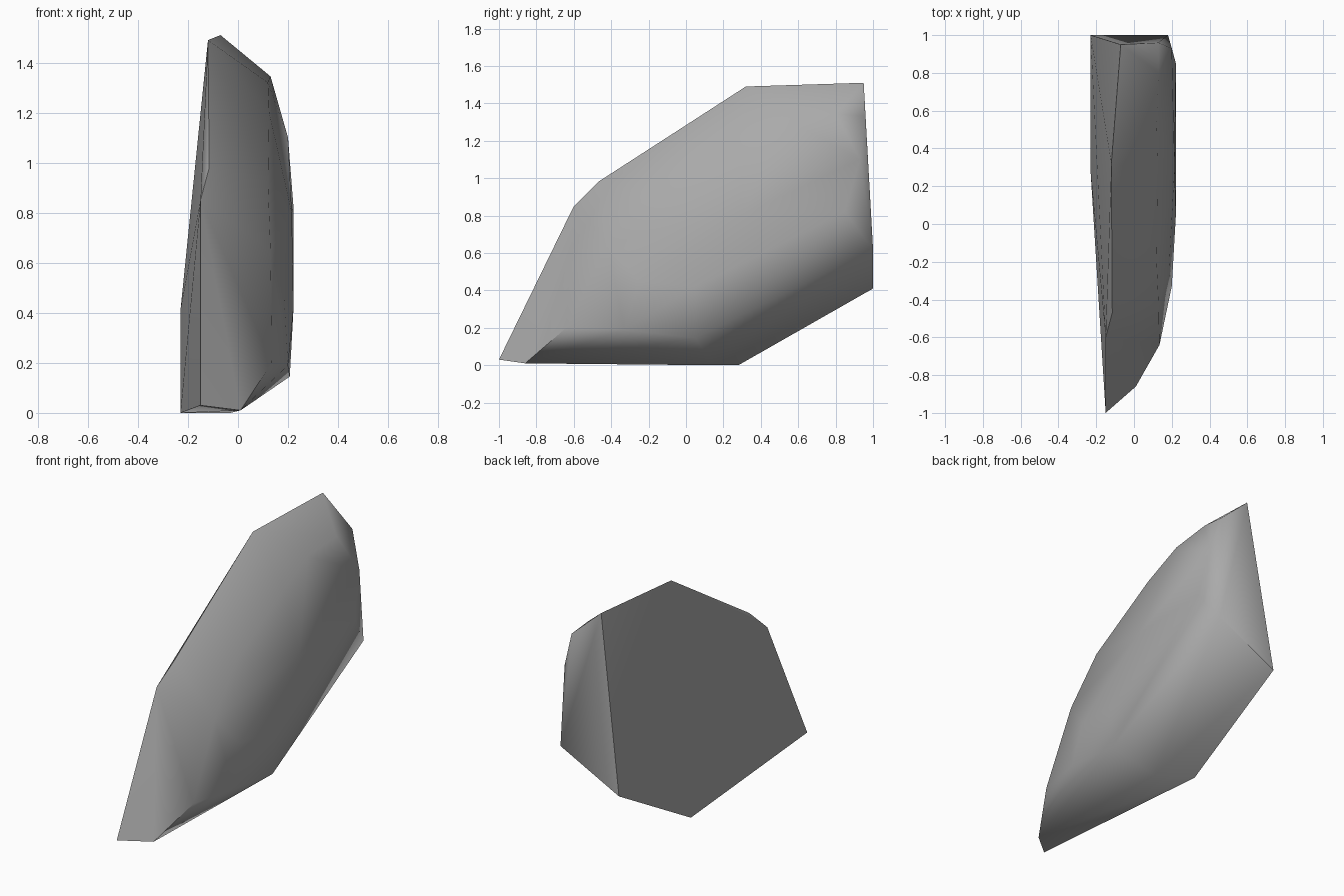
import bpy
import bmesh

cube = bpy.data.objects.get("Cube")
if cube:
    bpy.data.objects.remove(cube, do_unlink=True)

# Grey stone material
stone = bpy.data.materials.new("grey stone")
stone.use_nodes = True
grey = (0.4, 0.4, 0.4, 1)
stone.diffuse_color = grey
bsdf = stone.node_tree.nodes["Principled BSDF"]
bsdf.inputs["Base Color"].default_value = grey
bsdf.inputs["Roughness"].default_value = 0.8

# Outline of the flat split side
split_side = [(-.15, -1, .03), (-.15, -.6, .85), (-.115, -.47, .98),
              (-.12, .32, 1.49), (-.07, .95, 1.51),
              (-.23, 1, .41), (-.23, .28, 0)]

# Upper ridge of the rounded side, front to back
upper_ridge = [(.01, -.86, .01), (.135, -.64, .2), (.13, -.42, .65),
               (.12, -.2, .92), (.125, .28, 1.2), (.12, .53, 1.32),
               (.13, .8, 1.345), (.13, .96, 1.33)]

# Back and lower edge of the rounded side, plus the foot corner
lower_ridge = [(.2, .93, 1.1), (.18, 1, .62), (.207, .05, .145),
               (.2, -.33, .19), (-.03, .15, 0)]

# Shallow bulge in the middle of the rounded side
bulge = [(.222, .05, .42), (.185, -.25, .45), (.222, .85, .82), (.215, .3, .8)]

# Wrap the facets around the outlines
bm = bmesh.new()
for point in split_side + upper_ridge + lower_ridge + bulge:
    bm.verts.new(point)
hull = bmesh.ops.convex_hull(bm, input=bm.verts[:])
spare = [v for v in bm.verts if not v.link_faces]
bmesh.ops.delete(bm, geom=spare, context="VERTS")
bmesh.ops.recalc_face_normals(bm, faces=bm.faces[:])

mesh = bpy.data.meshes.new("rock_shard")
bm.to_mesh(mesh)
bm.free()
mesh.materials.append(stone)
shard = bpy.data.objects.new("rock_shard", mesh)
bpy.context.collection.objects.link(shard)

# Soft rounded side with crisp split edges
bpy.ops.object.select_all(action="DESELECT")
shard.select_set(True)
bpy.context.view_layer.objects.active = shard
bpy.ops.object.shade_smooth_by_angle(angle=0.9)
